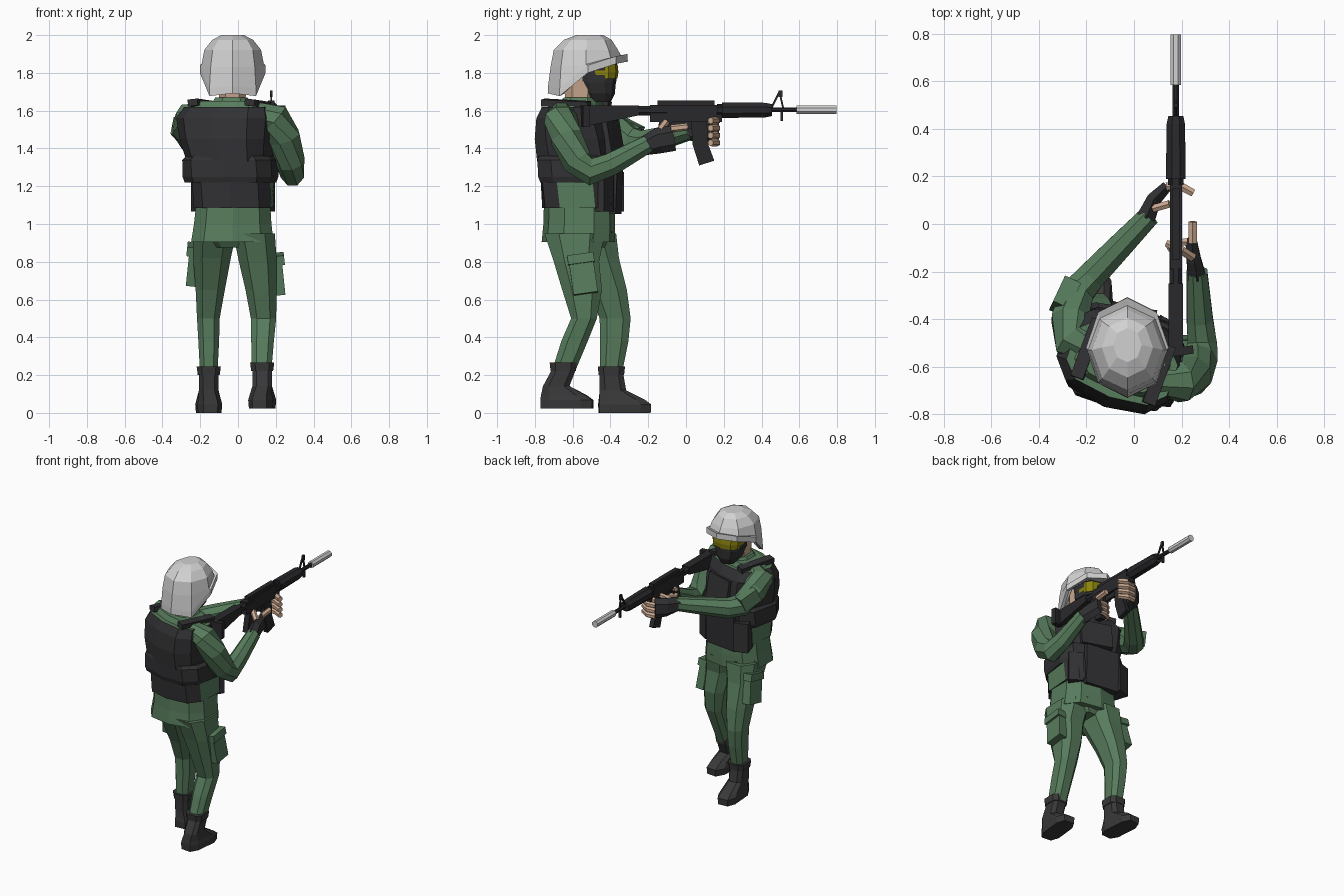
import bpy, bmesh, math
from mathutils import Vector, Matrix


def paint(name, rgb):
    m = bpy.data.materials.new(name)
    m.diffuse_color = (*rgb, 1)
    return m


GREEN = paint("green cloth", (0.095, 0.2, 0.107))
VEST = paint("vest black", (0.031, 0.031, 0.034))
BOOT = paint("boot grey", (0.04, 0.04, 0.042))
METAL = paint("gun black", (0.022, 0.022, 0.025))
SHELL = paint("helmet grey", (0.64, 0.64, 0.64))
SKIN = paint("skin", (0.6, 0.4, 0.28))
LENS = paint("yellow lens", (0.26, 0.23, 0.004))


def finish(name, bm, *mats):
    bmesh.ops.recalc_face_normals(bm, faces=bm.faces[:])
    me = bpy.data.meshes.new(name)
    bm.to_mesh(me)
    bm.free()
    for m in mats:
        me.materials.append(m)
    ob = bpy.data.objects.new(name, me)
    bpy.context.collection.objects.link(ob)
    return ob


def skin_rings(name, rings, mat):
    """Bridge equal rings of points and cap both ends."""
    bm = bmesh.new()
    rows = [[bm.verts.new(p) for p in r] for r in rings]
    n = len(rows[0])
    for a, b in zip(rows, rows[1:]):
        for i in range(n):
            j = (i + 1) % n
            bm.faces.new((a[i], a[j], b[j], b[i]))
    bm.faces.new(rows[0])
    bm.faces.new(rows[-1])
    return finish(name, bm, mat)


def loft(name, rings, mat, n=8, square=0.75):
    """Level rings (z, cx, cy, rx, ry, turn in degrees)."""
    out = []
    for z, cx, cy, rx, ry, *turn in rings:
        t = math.radians(turn[0]) if turn else 0
        row = []
        for i in range(n):
            a = (i + 0.5) * 2 * math.pi / n
            c, s = math.cos(a), math.sin(a)
            k = math.cos(math.pi / n) ** square
            x = math.copysign(abs(c) ** square, c) * rx / k
            y = math.copysign(abs(s) ** square, s) * ry / k
            row.append((cx + x * math.cos(t) - y * math.sin(t),
                        cy + x * math.sin(t) + y * math.cos(t), z))
        out.append(row)
    return skin_rings(name, out, mat)


def recolour(ob, mat, rule):
    ob.data.materials.append(mat)
    for f in ob.data.polygons:
        if rule(f.normal):
            f.material_index = 1


def tube(name, pts, mat, n=8):
    """Rings across a path of (x, y, z, side radius, upright radius)."""
    ps = [Vector(p[:3]) for p in pts]
    out = []
    for i, p in enumerate(pts):
        d = (ps[min(i + 1, len(ps) - 1)] - ps[max(i - 1, 0)]).normalized()
        side = d.cross(Vector((0, 0, 1)) if abs(d.z) < 0.9 else Vector((0, 1, 0))).normalized()
        up = side.cross(d)
        angles = [(k + 0.5) * 2 * math.pi / n for k in range(n)]
        out.append([ps[i] + side * math.cos(a) * p[3] + up * math.sin(a) * p[-1] for a in angles])
    return skin_rings(name, out, mat)


def rod(name, p, q, r, mat, n=8):
    return tube(name, [(*p, r), (*q, r)], mat, n)


def box(name, centre, size, mat, rot=(0, 0, 0)):
    bm = bmesh.new()
    bmesh.ops.create_cube(bm, size=1)
    bm.transform(Matrix.Diagonal((*size, 1)))
    ob = finish(name, bm, mat)
    ob.location = centre
    ob.rotation_euler = [math.radians(r) for r in rot]
    return ob


def slab(name, outline, x0, x1, mat):
    """Side outline of (y, z) points given thickness along x."""
    return skin_rings(name, [[(x, y, z) for y, z in outline] for x in (x0, x1)], mat)


# Legs and boots
loft("pelvis", [(0.875, -0.03, -0.55, 0.11, 0.12), (0.96, -0.03, -0.56, 0.2, 0.17)], GREEN)
loft("right_leg", [(0.95, 0.085, -0.59, 0.11, 0.16), (0.80, 0.105, -0.58, 0.1, 0.12),
                   (0.65, 0.122, -0.55, 0.082, 0.105), (0.50, 0.135, -0.54, 0.067, 0.068),
                   (0.38, 0.13, -0.59, 0.06, 0.07), (0.23, 0.125, -0.645, 0.052, 0.062)], GREEN)
loft("left_leg", [(0.95, -0.125, -0.53, 0.115, 0.16), (0.82, -0.138, -0.48, 0.1, 0.125),
                  (0.65, -0.147, -0.415, 0.077, 0.102), (0.50, -0.157, -0.375, 0.06, 0.082),
                  (0.38, -0.155, -0.38, 0.055, 0.075), (0.23, -0.155, -0.395, 0.047, 0.06)], GREEN)
for side, x, y, z, turn, toe in (("left", -0.155, -0.395, 0, 4, 0.07), ("right", 0.128, -0.65, 0.022, -6, 0.02)):
    loft(side + "_boot", [(z, x, y + toe, 0.062, 0.136, turn), (z + 0.045, x, y + toe, 0.066, 0.138, turn),
                          (z + 0.07, x, y + toe - 0.015, 0.06, 0.12, turn),
                          (z + 0.12, x, y + toe * 0.9 - 0.055, 0.052, 0.07),
                          (z + 0.2, x, y, 0.052, 0.064)], BOOT, 8, 0.6)
    loft(side + "_boot_cuff", [(z + 0.2, x, y, 0.058, 0.067), (z + 0.245, x, y, 0.064, 0.072)], BOOT, 8, 0.6)

# Thigh pockets with flaps
for side, x, y, z, s, tilt in (("right", 0.21, -0.545, 0.73, 1, 8), ("left", -0.235, -0.43, 0.78, -1, 12)):
    box(side + "_pocket", (x, y, z), (0.06, 0.13, 0.2), GREEN, (tilt, -s * 6, 0))
    box(side + "_pocket_flap", (x + s * 0.002, y - 0.012, z + 0.085), (0.066, 0.14, 0.05), GREEN, (tilt, -s * 6, 0))

# Shirt and vest, the vest skirt open at the sides
loft("shirt", [(0.905, -0.03, -0.57, 0.218, 0.187), (1.0, -0.028, -0.565, 0.205, 0.183),
               (1.12, -0.025, -0.565, 0.195, 0.18)], GREEN, 10)
skirt = loft("vest_skirt", [(1.085, -0.025, -0.56, 0.205, 0.195, -4), (1.24, -0.025, -0.565, 0.208, 0.2, -7)],
             VEST, 10, 0.65)
recolour(skirt, GREEN, lambda v: abs(v.x) > 0.9)
loft("vest_belt", [(1.22, -0.04, -0.57, 0.23, 0.195, -10), (1.25, -0.04, -0.57, 0.24, 0.205, -10),
                   (1.34, -0.04, -0.57, 0.24, 0.205, -12), (1.36, -0.04, -0.57, 0.22, 0.2, -12)], VEST, 10, 0.65)
vest = loft("vest_chest", [(1.33, -0.045, -0.575, 0.21, 0.2, -16), (1.45, -0.055, -0.575, 0.238, 0.2, -20),
                           (1.56, -0.06, -0.575, 0.255, 0.18, -22), (1.62, -0.05, -0.582, 0.225, 0.15, -20)],
            VEST, 10, 0.7)
recolour(vest, GREEN, lambda v: v.z > 0.8)
loft("shirt_yoke", [(1.60, -0.05, -0.58, 0.21, 0.135, -20), (1.652, -0.045, -0.58, 0.17, 0.105, -20)],
     GREEN, 10, 0.7)
box("front_plate", (-0.03, -0.38, 1.2), (0.25, 0.055, 0.29), VEST, (-2, 0, -7))
box("chest_plate", (0.0, -0.395, 1.45), (0.22, 0.05, 0.19), VEST, (10, 0, -18))
for s in (-1, 1):
    box("side_pouch", (-0.03 + s * 0.155, -0.425 - s * 0.03, 1.17), (0.1, 0.11, 0.21), VEST, (0, 0, -7 - s * 25))
    box("shoulder_strap", (-0.045 + s * 0.15, -0.58 - s * 0.055, 1.637), (0.055, 0.26, 0.036), VEST, (-3, s * 6, -20))
loft("shirt_collar", [(1.63, -0.035, -0.57, 0.11, 0.1), (1.67, -0.035, -0.565, 0.085, 0.08)], GREEN)

# Head, mask and goggles
loft("neck", [(1.62, -0.03, -0.565, 0.066, 0.07), (1.72, -0.03, -0.56, 0.075, 0.085),
              (1.86, -0.03, -0.54, 0.09, 0.11)], SKIN)
loft("face_mask", [(1.645, -0.03, -0.455, 0.045, 0.055), (1.69, -0.03, -0.465, 0.075, 0.085),
                   (1.75, -0.03, -0.475, 0.092, 0.1), (1.86, -0.03, -0.49, 0.098, 0.11)], VEST, 10)
loft("goggle_frame", [(1.755, -0.03, -0.475, 0.098, 0.102), (1.85, -0.03, -0.475, 0.104, 0.106)], VEST, 10)
loft("goggle_lens", [(1.77, -0.03, -0.445, 0.098, 0.079), (1.805, -0.03, -0.445, 0.102, 0.084),
                     (1.845, -0.03, -0.445, 0.1, 0.08)], LENS, 10)

# Helmet with a rim that dips at the back
RIM = (1.86, 1.848, 1.80, 1.677, 1.692)


def shell_ring(rx, ry, cy, height):
    row = []
    for i in range(8):
        a = 2 * math.pi * i / 8
        c, s = math.cos(a), math.sin(a)
        row.append((-0.028 + rx * s, cy + ry * c, height(c, RIM[min(i, 8 - i)])))
    return row


skin_rings("helmet", [
    shell_ring(0.10, 0.13, -0.53, lambda c, r: 1.88), shell_ring(0.148, 0.18, -0.525, lambda c, r: r + 0.008),
    shell_ring(0.174, 0.212, -0.52, lambda c, r: r), shell_ring(0.174, 0.21, -0.52, lambda c, r: r + 0.04),
    shell_ring(0.165, 0.187, -0.53, lambda c, r: 1.845 + 0.045 * max(c, -0.3)),
    shell_ring(0.15, 0.17, -0.53, lambda c, r: 1.922), shell_ring(0.108, 0.126, -0.52, lambda c, r: 1.975),
    shell_ring(0.06, 0.072, -0.51, lambda c, r: 2.0)], SHELL)

# Arms
tube("right_arm", [(0.10, -0.66, 1.59, 0.06, 0.06), (0.195, -0.665, 1.56, 0.09, 0.085),
                   (0.245, -0.635, 1.46, 0.088, 0.09), (0.277, -0.575, 1.33, 0.077, 0.082),
                   (0.288, -0.505, 1.275, 0.067, 0.077), (0.277, -0.40, 1.315, 0.06, 0.065),
                   (0.265, -0.20, 1.425, 0.047, 0.05)], GREEN)
tube("left_arm", [(-0.16, -0.53, 1.59, 0.06, 0.06), (-0.25, -0.49, 1.56, 0.095, 0.085),
                  (-0.268, -0.40, 1.51, 0.085, 0.09), (-0.24, -0.29, 1.44, 0.075, 0.078),
                  (-0.18, -0.22, 1.43, 0.065, 0.07), (-0.07, -0.105, 1.46, 0.058, 0.06),
                  (0.065, 0.035, 1.495, 0.048, 0.046)], GREEN)
box("sleeve_pocket", (-0.29, -0.305, 1.495), (0.075, 0.13, 0.1), GREEN, (-25, 0, -25))

# Gloved hands with bare fingers
tube("right_glove", [(0.265, -0.225, 1.412, 0.045, 0.05), (0.252, -0.15, 1.44, 0.035, 0.068),
                     (0.24, -0.065, 1.455, 0.027, 0.068)], VEST, 6)
tube("left_glove", [(0.05, 0.025, 1.49, 0.046, 0.05), (0.085, 0.105, 1.49, 0.036, 0.068),
                    (0.14, 0.16, 1.49, 0.026, 0.075)], VEST, 6)
for i in range(4):
    z = 1.43 + i * 0.039
    tube("left_finger", [(0.135, 0.158, z, 0.019), (0.19, 0.163, z, 0.021), (0.25, 0.13, z, 0.018)], SKIN, 6)
for i in range(3):
    z = 1.41 + i * 0.036
    tube("right_finger", [(0.225, -0.075, z, 0.016), (0.185, -0.078, z, 0.018),
                          (0.14, -0.105, z, 0.016)], SKIN, 6)
rod("trigger_finger", (0.247, -0.08, 1.505), (0.247, 0.01, 1.515), 0.02, SKIN, 6)
tube("right_thumb", [(0.245, -0.14, 1.495, 0.02), (0.2, -0.11, 1.535, 0.02), (0.135, -0.08, 1.535, 0.016)], SKIN, 6)
rod("left_thumb", (0.08, 0.065, 1.535), (0.15, 0.085, 1.555), 0.018, SKIN, 6)

# Rifle
GX = 0.176
slab("stock", [(-0.54, 1.628), (-0.25, 1.628), (-0.25, 1.575), (-0.54, 1.515)], GX - 0.03, GX + 0.03, METAL)
box("butt_plate", (0.2, -0.535, 1.57), (0.1, 0.035, 0.115), METAL, (0, 0, 8))
rod("buffer_tube", (GX, -0.28, 1.6), (GX, -0.1, 1.6), 0.028, METAL)
box("receiver", (GX, 0.0, 1.585), (0.05, 0.38, 0.09), METAL)
box("top_rail", (GX, -0.0, 1.638), (0.034, 0.3, 0.03), METAL)
rod("barrel_nut", (GX, 0.165, 1.603), (GX, 0.2, 1.603), 0.036, METAL)
tube("handguard", [(GX, 0.19, 1.603, 0.045), (GX, 0.42, 1.603, 0.042), (GX, 0.455, 1.603, 0.034)], METAL)
rod("barrel", (GX, 0.45, 1.605), (GX, 0.6, 1.605), 0.014, METAL)
rod("suppressor", (GX, 0.585, 1.605), (GX, 0.797, 1.605), 0.024, SHELL)
for y in (0.45, 0.515):
    rod("sight_leg", (GX, y, 1.61), (GX, 0.495, 1.70), 0.007, METAL, 4)
box("sight_post", (GX, 0.5, 1.69), (0.014, 0.02, 0.035), METAL)
box("bayonet_lug", (GX, 0.507, 1.575), (0.014, 0.014, 0.06), METAL)
slab("magazine", [(0.025, 1.55), (0.11, 1.55), (0.118, 1.42), (0.15, 1.335), (0.07, 1.31), (0.035, 1.42)],
     GX - 0.017, GX + 0.017, METAL)
slab("pistol_grip", [(-0.14, 1.55), (-0.07, 1.55), (-0.11, 1.39), (-0.17, 1.40)], GX - 0.02, GX + 0.02, METAL)
slab("trigger_guard", [(-0.08, 1.545), (0.03, 1.545), (0.03, 1.505), (-0.07, 1.505)], GX - 0.008, GX + 0.008, METAL)
